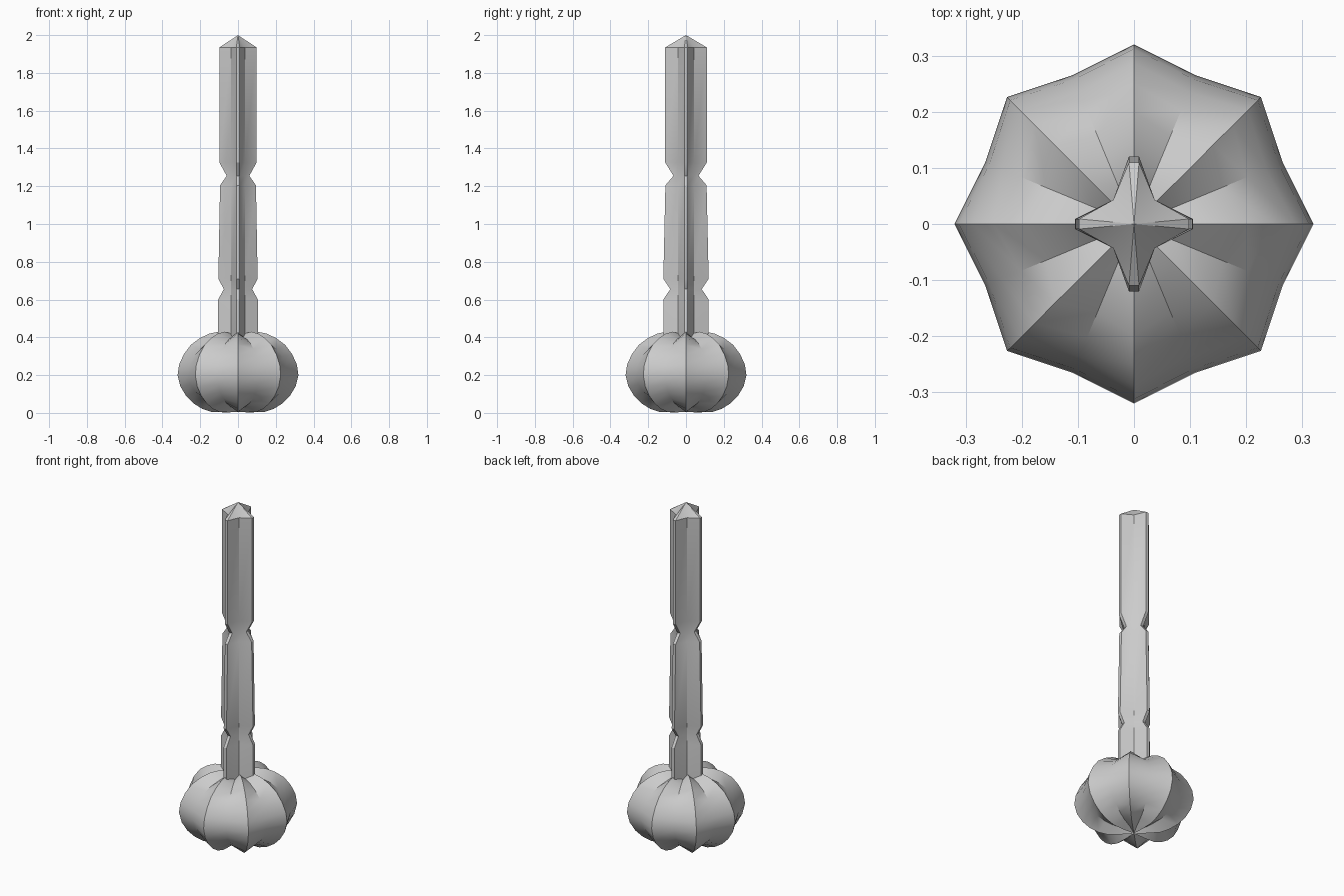
import bpy, bmesh, math

if "Cube" in bpy.data.objects:
    bpy.data.objects.remove(bpy.data.objects["Cube"])


def loft(name, rings, bottom, top):
    """Skin a stack of equal-length rings and close both ends to a point."""
    bm = bmesh.new()
    rows = [[bm.verts.new(p) for p in ring] for ring in rings]
    n = len(rows[0])
    for a, b in zip(rows, rows[1:]):
        for i in range(n):
            j = (i + 1) % n
            bm.faces.new((a[i], a[j], b[j], b[i]))
    lo, hi = bm.verts.new((0, 0, bottom)), bm.verts.new((0, 0, top))
    for i in range(n):
        j = (i + 1) % n
        bm.faces.new((rows[0][j], rows[0][i], lo))
        bm.faces.new((rows[-1][i], rows[-1][j], hi))
    bmesh.ops.recalc_face_normals(bm, faces=bm.faces)
    mesh = bpy.data.meshes.new(name)
    bm.to_mesh(mesh)
    bm.free()
    ob = bpy.data.objects.new(name, mesh)
    bpy.context.collection.objects.link(ob)
    bpy.ops.object.select_all(action='DESELECT')
    ob.select_set(True)
    bpy.context.view_layer.objects.active = ob
    bpy.ops.object.shade_smooth_by_angle(angle=math.radians(30))
    return ob


# Bulb: ridge radius, ridge z, valley radius, valley z
bulb_profile = [
    (0.07, 0.003, 0.05, 0.025), (0.14, 0.005, 0.11, 0.035),
    (0.19, 0.022, 0.16, 0.052), (0.235, 0.05, 0.205, 0.078),
    (0.275, 0.09, 0.243, 0.11), (0.305, 0.14, 0.272, 0.15),
    (0.32, 0.20, 0.287, 0.20), (0.312, 0.255, 0.279, 0.25),
    (0.287, 0.31, 0.255, 0.298), (0.25, 0.36, 0.218, 0.338),
    (0.20, 0.397, 0.17, 0.37), (0.15, 0.42, 0.122, 0.39),
    (0.10, 0.43, 0.08, 0.40), (0.05, 0.42, 0.04, 0.40)]


def bulb_ring(rr, rz, vr, vz):
    ring = []
    for i in range(16):
        r, z = (rr, rz) if i % 2 == 0 else (vr, vz)
        a = i * math.pi / 8
        ring.append((r * math.cos(a), r * math.sin(a), z))
    return ring


loft("fluted_bulb", [bulb_ring(*p) for p in bulb_profile], 0.005, 0.40)

# Stem: z, reach of the side fins, reach of the front and back fins
stem_profile = [
    (0.30, 0.105, 0.12), (0.60, 0.105, 0.12), (0.655, 0.075, 0.083),
    (0.71, 0.104, 0.12), (1.205, 0.095, 0.109), (1.255, 0.06, 0.066),
    (1.325, 0.098, 0.11), (1.935, 0.098, 0.11)]


def stem_ring(z, x, y):
    t, cx, cy = 0.009, 0.037, 0.043
    return [(x, -t, z), (x, t, z), (cx, cy, z), (t, y, z), (-t, y, z),
            (-cx, cy, z), (-x, t, z), (-x, -t, z), (-cx, -cy, z),
            (-t, -y, z), (t, -y, z), (cx, -cy, z)]


loft("finned_stem", [stem_ring(*p) for p in stem_profile], 0.30, 2.0)
